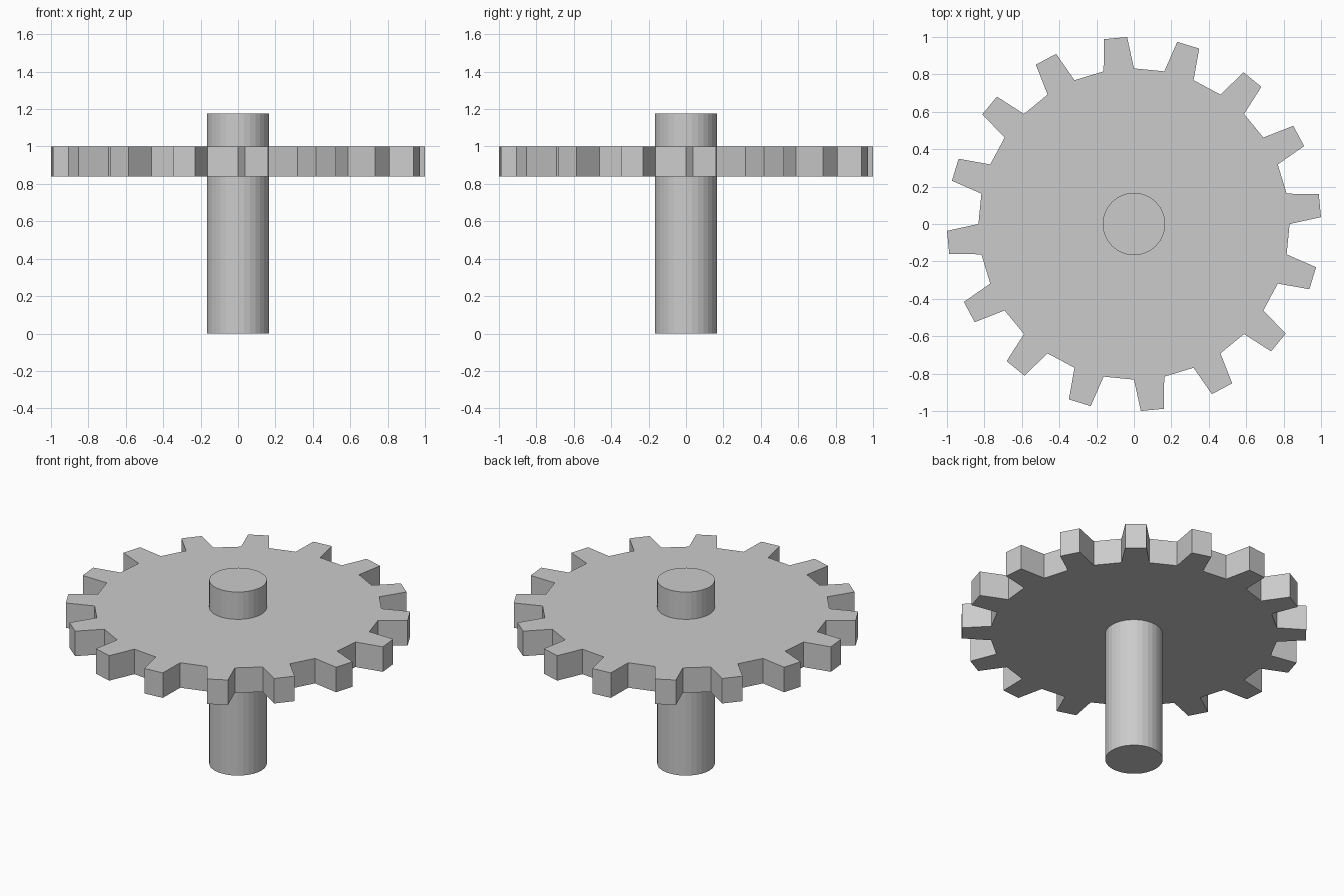
import bpy, bmesh
from math import sin, cos, pi

if "Cube" in bpy.data.objects:
    bpy.data.objects.remove(bpy.data.objects["Cube"])

TEETH = 16
STEP = pi / TEETH            # 32-sided wheel, every second side carries a tooth
ROOT_R = 0.832
TIP_DIST = 0.9987
TIP_HALF = 0.0615
Z_LOW, Z_HIGH = 0.84, 1.0
SHAFT_R, SHAFT_TOP = 0.167, 1.175


def extrude_outline(name, points, z0, z1):
    """Prism with flat faces from a closed outline."""
    bm = bmesh.new()
    base = bm.faces.new([bm.verts.new((x, y, z0)) for x, y in points])
    top = bmesh.ops.extrude_face_region(bm, geom=[base], use_keep_orig=True)["geom"]
    bmesh.ops.translate(bm, vec=(0, 0, z1 - z0),
                        verts=[v for v in top if isinstance(v, bmesh.types.BMVert)])
    bmesh.ops.recalc_face_normals(bm, faces=bm.faces)
    mesh = bpy.data.meshes.new(name)
    bm.to_mesh(mesh)
    bm.free()
    obj = bpy.data.objects.new(name, mesh)
    bpy.context.collection.objects.link(obj)
    return obj


def polar(r, a):
    return (r * cos(a), r * sin(a))


# Gear wheel: root corner, tapered tooth tip, root corner for each tooth
outline = []
for i in range(TEETH):
    start = 2 * i * STEP
    mid = start + STEP / 2
    cx, cy = polar(TIP_DIST, mid)
    tx, ty = -sin(mid) * TIP_HALF, cos(mid) * TIP_HALF
    outline += [polar(ROOT_R, start), (cx - tx, cy - ty),
                (cx + tx, cy + ty), polar(ROOT_R, start + STEP)]
extrude_outline("gear_wheel", outline, Z_LOW, Z_HIGH)

# Shaft running through the wheel
extrude_outline("shaft", [polar(SHAFT_R, i * STEP) for i in range(2 * TEETH)], 0, SHAFT_TOP)
